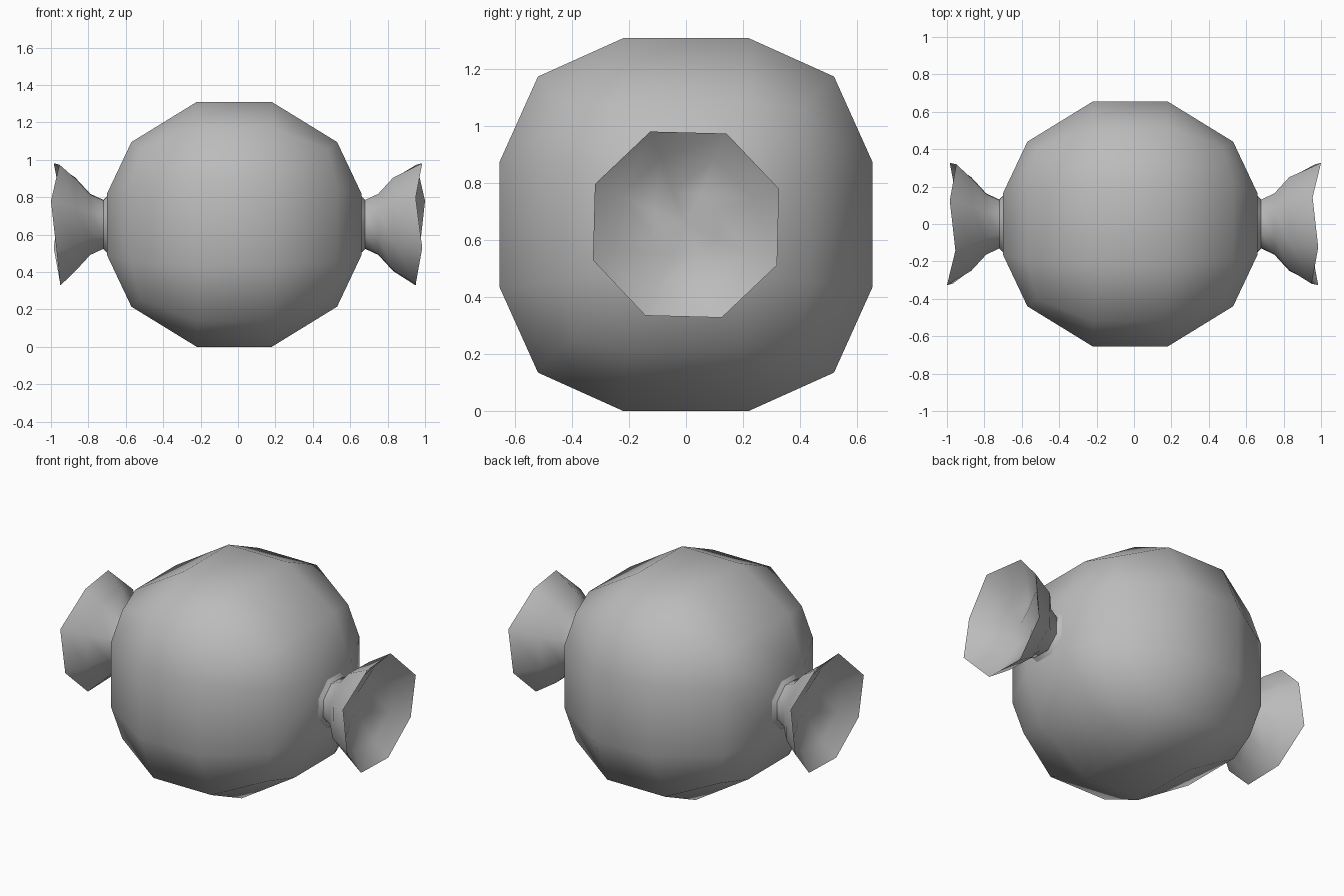
import bpy, bmesh, math
from itertools import product

cube = bpy.data.objects.get("Cube")
if cube:
    bpy.data.objects.remove(cube, do_unlink=True)

MID_Z = 0.655
MID_X = -0.02

wrapper = bpy.data.materials.new("wrapper_grey")
wrapper.use_nodes = True
GREY = (0.5, 0.5, 0.5, 1)
wrapper.diffuse_color = GREY
wrapper.node_tree.nodes["Principled BSDF"].inputs["Base Color"].default_value = GREY


def finish(bm, name, location, angle):
    bmesh.ops.recalc_face_normals(bm, faces=bm.faces)
    mesh = bpy.data.meshes.new(name)
    bm.to_mesh(mesh)
    bm.free()
    mesh.materials.append(wrapper)
    obj = bpy.data.objects.new(name, mesh)
    obj.location = location
    bpy.context.collection.objects.link(obj)
    bpy.ops.object.select_all(action="DESELECT")
    obj.select_set(True)
    bpy.context.view_layer.objects.active = obj
    bpy.ops.object.shade_smooth_by_angle(angle=math.radians(angle))
    return obj


# Round body: a cube cut three by three on each side, puffed out.
# Key: which of the x, y, z coordinates are on the outer layer.
PUFF = {
    (1, 1, 1): (0.50, 0.40, 0.40),
    (0, 1, 1): (0.20, 0.52, 0.52),
    (1, 0, 1): (0.55, 0.20, 0.44),
    (1, 1, 0): (0.55, 0.44, 0.20),
    (1, 0, 0): (0.68, 0.165, 0.165),
    (0, 1, 0): (0.20, 0.655, 0.22),
    (0, 0, 1): (0.20, 0.22, 0.655),
}
bm = bmesh.new()
verts = {}
for key in product((-2, -1, 1, 2), repeat=3):
    layer = tuple(int(abs(k) == 2) for k in key)
    if any(layer):
        verts[key] = bm.verts.new([math.copysign(p, k) for p, k in zip(PUFF[layer], key)])
steps = ((-2, -1), (-1, 1), (1, 2))
for axis, side, u, v in product(range(3), (-2, 2), steps, steps):
    corners = []
    for a, b in ((u[0], v[0]), (u[1], v[0]), (u[1], v[1]), (u[0], v[1])):
        key = [a, b]
        key.insert(axis, side)
        corners.append(verts[tuple(key)])
    bm.faces.new(corners)
finish(bm, "candy_body", (MID_X, 0, MID_Z), 80)

# Twisted ends: eight-sided flares with a wavy rim and a hollow mouth.
WAVE = [0.97, 1.0, 0.955, 0.985, 0.95, 0.985, 0.95, 0.95]
RINGS = [(0.672, 0.172), (0.70, 0.14), (0.77, 0.175), (0.85, 0.268)]
MOUTH = [(0.08, 0.25), (0.13, 0.12)]


def ring(bm, side, xs, radius):
    points = []
    for i, x in enumerate(xs):
        a = math.radians(45 * i - 24)
        points.append(bm.verts.new((side * x, side * radius * math.cos(a), radius * math.sin(a))))
    return points


def twist(name, side):
    bm = bmesh.new()
    rim = [w - side * MID_X for w in WAVE]
    loops = [ring(bm, side, [x] * 8, r) for x, r in RINGS]
    loops.append(ring(bm, side, rim, 0.35))
    loops += [ring(bm, side, [x - depth for x in rim], r) for depth, r in MOUTH]
    for low, high in zip(loops, loops[1:]):
        for i in range(8):
            j = (i + 1) % 8
            bm.faces.new((low[i], low[j], high[j], high[i]))
    centre = bm.verts.new((side * (0.84 - side * MID_X), 0, 0))
    for i in range(8):
        bm.faces.new((loops[-1][i], loops[-1][(i + 1) % 8], centre))
    bm.faces.new(loops[0])
    finish(bm, name, (MID_X, 0, MID_Z), 70)


twist("left_twist", 1)
twist("right_twist", -1)
